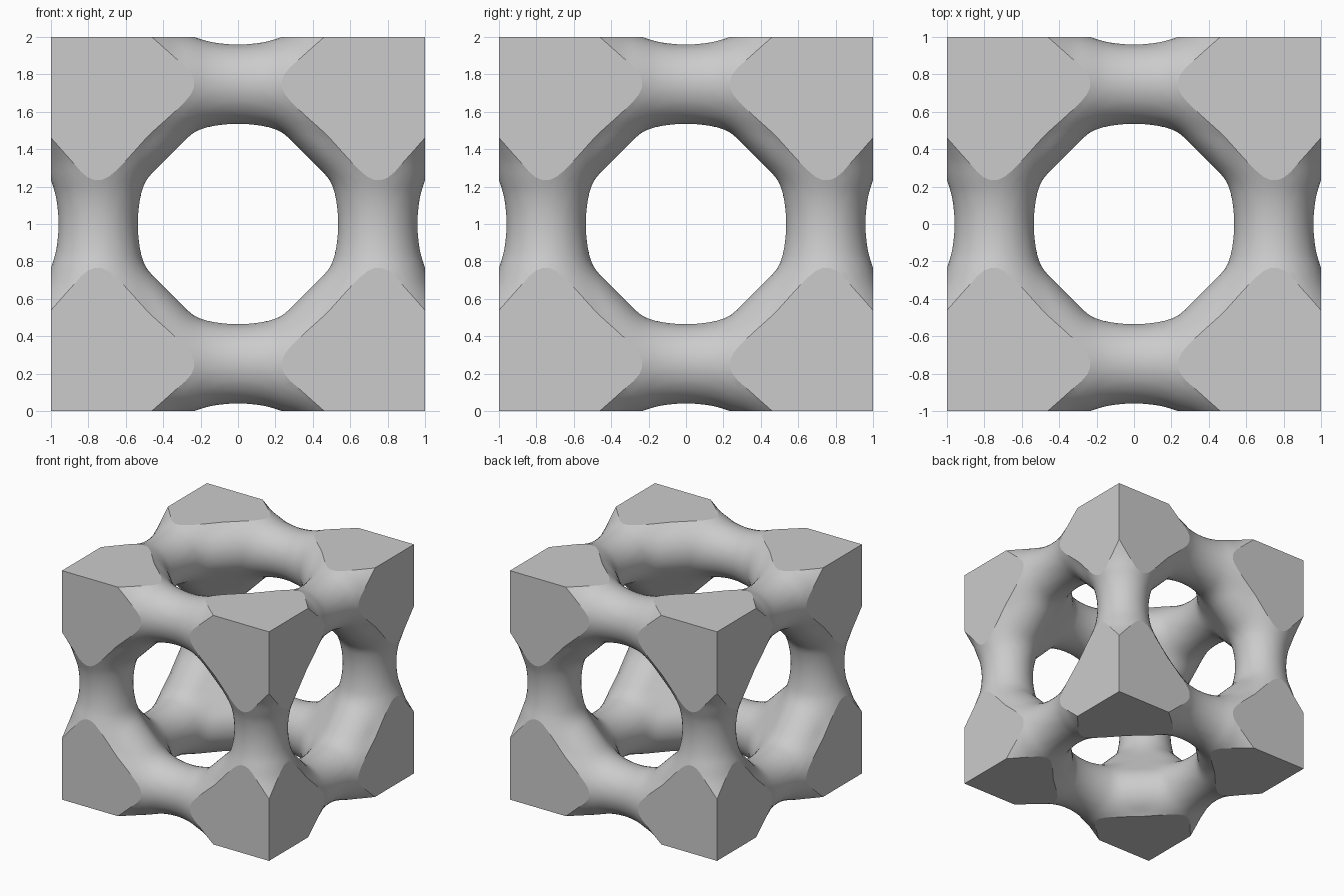
import bpy, bmesh
from math import hypot, sqrt
from mathutils import Vector

if "Cube" in bpy.data.objects:
    bpy.data.objects.remove(bpy.data.objects["Cube"])

CAP, REACH, ROUND = 0.755, 1.84, 0.25    # corner block core and its rounding
AXIS, NECK, FLARE, WIDEST = 0.7475, 0.2125, 0.68, 0.36   # edge struts
BLEND, LIMIT = 0.03, 1.07
CELLS = 60
STEP = 2.24 / CELLS


def corner_block(p):
    """Distance to a rounded corner wedge."""
    q = [min(c, CAP) for c in p]
    for _ in range(4):
        lack = REACH - sum(q)
        free = [i for i in range(3) if q[i] < CAP]
        if lack <= 1e-9 or not free:
            break
        for i in free:
            q[i] = min(CAP, q[i] + lack / len(free))
    return sqrt(sum((a - b) ** 2 for a, b in zip(p, q))) - ROUND


def strut(along, a, b):
    """Distance to a round strut that flares toward its ends."""
    return hypot(a - AXIS, b - AXIS) - min(NECK + FLARE * along * along, WIDEST)


def blend(a, b):
    h = max(BLEND - abs(a - b), 0) / BLEND
    return min(a, b) - h * h * BLEND / 4


def body(p):
    x, y, z = (abs(c) for c in p)
    struts = min(strut(x, y, z), strut(y, z, x), strut(z, x, y))
    return max(blend(corner_block((x, y, z)), struts), max(x, y, z) - LIMIT)


def settle(p):
    """Slide a point onto the surface."""
    e = 0.002
    for _ in range(3):
        g = Vector([(body(p + d) - body(p - d)) / (2 * e)
                    for d in (Vector((e, 0, 0)), Vector((0, e, 0)), Vector((0, 0, e)))])
        if g.length < 0.2:
            break
        move = g * (body(p) / g.length_squared)
        if move.length > STEP:
            break
        p = p - move
    return p


# Sample the lattice, using its mirror symmetry
half = CELLS // 2
cache = {}


def sample(i, j, k):
    key = tuple(sorted((abs(i - half), abs(j - half), abs(k - half))))
    if key not in cache:
        cache[key] = body([c * STEP for c in key])
    return cache[key]


span = range(CELLS + 1)
grid = {(i, j, k): sample(i, j, k) for i in span for j in span for k in span}
axes = ((1, 0, 0), (0, 1, 0), (0, 0, 1))


def shift(n, d, s=1):
    return (n[0] + s * d[0], n[1] + s * d[1], n[2] + s * d[2])


# One vertex per crossed cell, one quad per crossed grid edge
crossings, quads = {}, []
for n, value in grid.items():
    for a in range(3):
        m = shift(n, axes[a])
        if m not in grid or (value < 0) == (grid[m] < 0):
            continue
        t = value / (value - grid[m])
        point = Vector(n) + Vector(axes[a]) * t
        u, v = axes[(a + 1) % 3], axes[(a + 2) % 3]
        ring = [n, shift(n, u, -1), shift(shift(n, u, -1), v, -1), shift(n, v, -1)]
        for cell in ring:
            crossings.setdefault(cell, []).append(point)
        quads.append(ring if value < 0 else ring[::-1])

bm = bmesh.new()
verts = {}
for cell, pts in crossings.items():
    middle = sum(pts, Vector()) / len(pts)
    verts[cell] = bm.verts.new(settle((middle - Vector((half, half, half))) * STEP))
for ring in quads:
    bm.faces.new([verts[c] for c in ring])

# Trim to the cube and close each cut with flat caps
for axis in axes:
    for side in (1, -1):
        normal = Vector(axis) * side
        bmesh.ops.bisect_plane(bm, geom=bm.verts[:] + bm.edges[:] + bm.faces[:],
                               dist=1e-5, plane_co=normal, plane_no=normal,
                               clear_outer=True)
        rim = [e for e in bm.edges if e.is_boundary]
        bmesh.ops.holes_fill(bm, edges=rim, sides=0)
bmesh.ops.recalc_face_normals(bm, faces=bm.faces[:])

# Curved skin is smooth, caps stay flat
for f in bm.faces:
    f.smooth = not any(all(abs(v.co[a]) > 0.9999 for v in f.verts) for a in range(3))
bmesh.ops.translate(bm, verts=bm.verts[:], vec=(0, 0, 1))

mesh = bpy.data.meshes.new("lattice_cube")
bm.to_mesh(mesh)
bm.free()
lattice = bpy.data.objects.new("lattice_cube", mesh)
bpy.context.collection.objects.link(lattice)

grey = bpy.data.materials.new("plain_grey")
grey.use_nodes = True
colour = (0.6, 0.6, 0.6, 1)
grey.diffuse_color = colour
grey.node_tree.nodes["Principled BSDF"].inputs["Base Color"].default_value = colour
mesh.materials.append(grey)
